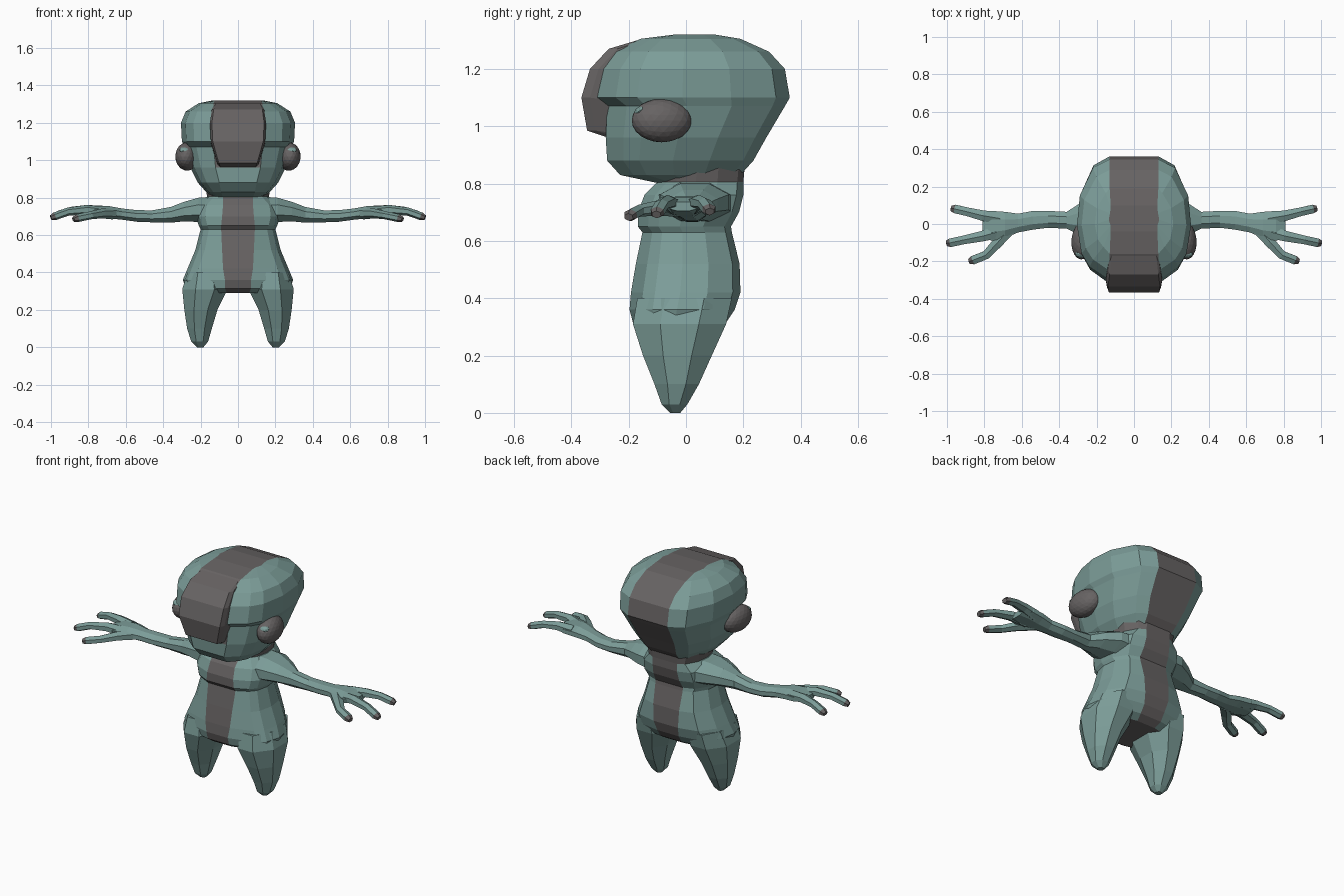
import bpy, math
from mathutils import Vector

cube = bpy.data.objects.get("Cube")
if cube:
    bpy.data.objects.remove(cube)


def material(name, rgb):
    m = bpy.data.materials.new(name)
    m.use_nodes = True
    m.diffuse_color = (*rgb, 1)
    m.node_tree.nodes["Principled BSDF"].inputs["Base Color"].default_value = (*rgb, 1)
    return m


TEAL = material("teal skin", (0.20, 0.335, 0.315))
GREY = material("warm grey", (0.135, 0.125, 0.125))


def loft(name, rings, rule=None, mirror=False):
    """Skin closed rings of equal length, cap both ends; rule picks the grey faces."""
    n = len(rings[0])
    verts = [p for r in rings for p in r]
    faces = [list(range(n))[::-1], [len(verts) - n + i for i in range(n)]]
    for k in range(len(rings) - 1):
        for i in range(n):
            j = (i + 1) % n
            faces.append([k * n + i, k * n + j, (k + 1) * n + j, (k + 1) * n + i])
    me = bpy.data.meshes.new(name)
    me.from_pydata(verts, [], faces)
    me.materials.append(TEAL)
    me.materials.append(GREY)
    for f in me.polygons:
        f.material_index = int(bool(rule and rule(f.center)))
    ob = bpy.data.objects.new(name, me)
    bpy.context.collection.objects.link(ob)
    bpy.context.view_layer.objects.active = ob
    ob.select_set(True)
    bpy.ops.object.mode_set(mode='EDIT')
    bpy.ops.mesh.select_all(action='SELECT')
    bpy.ops.mesh.normals_make_consistent(inside=False)
    bpy.ops.object.mode_set(mode='OBJECT')
    ob.select_set(False)
    if mirror:
        ob.modifiers.new("mirror", 'MIRROR')
    return ob


# Body outline: share of width and depth from the front stripe round to the back one
OUTLINE = [(0.78, 0.11), (0.92, 0.22), (1, 0.45), (0.95, 0.70), (0.72, 0.93)]


def body_ring(z, front, back, width, stripe):
    d = back - front
    half = [(stripe, front)] + [(max(width * a, stripe), front + d * b) for a, b in OUTLINE]
    half.append((stripe, back))
    return [(x, y, z) for x, y in half] + [(-x, y, z) for x, y in reversed(half)]


# Head, with a stripe over the crown and down the back
head = [(0.80, -0.09, 0.15, 0.13, 0.08), (0.83, -0.23, 0.19, 0.17, 0.09),
        (0.88, -0.275, 0.235, 0.215, 0.10), (0.96, -0.28, 0.28, 0.255, 0.12),
        (1.07, -0.275, 0.345, 0.285, 0.13), (1.10, -0.32, 0.362, 0.30, 0.13),
        (1.20, -0.30, 0.345, 0.305, 0.13), (1.26, -0.25, 0.29, 0.28, 0.13),
        (1.305, -0.16, 0.19, 0.21, 0.13), (1.32, -0.04, 0.10, 0.135, 0.125)]
loft("head", [body_ring(*r) for r in head],
     lambda c: abs(c.x) < 0.01 and (c.y > 0 or c.z > 1))

# Raised forehead ridge: half width, y, z down the front of the head
ridge = [(0.125, -0.15, 1.306), (0.14, -0.27, 1.27), (0.15, -0.335, 1.20),
         (0.145, -0.365, 1.10), (0.11, -0.345, 0.985), (0.10, -0.27, 0.96)]
loft("forehead_ridge", [[(-w * 0.93, y, z), (w * 0.93, y, z), (w, y + 0.03, z),
                         (w, y + 0.10, z - 0.01), (-w, y + 0.10, z - 0.01),
                         (-w, y + 0.03, z)] for w, y, z in ridge], lambda c: True)

# Eyes and the small lids at their upper front corners
for side, s in (("left", 1), ("right", -1)):
    bpy.ops.mesh.primitive_ico_sphere_add(subdivisions=3, radius=1,
                                          location=(s * 0.272, -0.085, 1.02))
    eye = bpy.context.object
    eye.name = side + "_eye"
    eye.scale = (0.062, 0.105, 0.076)
    eye.rotation_euler = (0, 0, s * 0.12)
    eye.data.materials.append(GREY)
    eye.select_set(False)
    bpy.ops.mesh.primitive_ico_sphere_add(subdivisions=2, radius=1,
                                          location=(s * 0.285, -0.16, 1.055))
    lid = bpy.context.object
    lid.name = side + "_eyelid"
    lid.scale = (0.03, 0.022, 0.014)
    lid.rotation_euler = (0.5, 0, 0)
    lid.data.materials.append(TEAL)
    lid.select_set(False)

# Torso with chest, belly stripe and neck collar
torso = [(0.29, -0.15, 0.10, 0.20, 0.06), (0.315, -0.185, 0.14, 0.28, 0.07),
         (0.36, -0.197, 0.17, 0.295, 0.07), (0.42, -0.192, 0.19, 0.27, 0.08),
         (0.52, -0.175, 0.187, 0.228, 0.085), (0.63, -0.152, 0.16, 0.20, 0.09),
         (0.65, -0.168, 0.157, 0.21, 0.09), (0.70, -0.168, 0.185, 0.225, 0.085),
         (0.76, -0.145, 0.20, 0.215, 0.08), (0.805, -0.10, 0.20, 0.165, 0.08),
         (0.86, -0.10, 0.205, 0.175, 0.08)]
loft("torso", [body_ring(*r) for r in torso], lambda c: abs(c.x) < 0.01 or c.z > 0.80)


def oval(centre, u, v, sides=8):
    """Ring of points round centre with half axes u and v."""
    angles = [math.tau * (i + 0.5) / sides for i in range(sides)]
    k = 1 / math.cos(math.pi / sides)
    return [Vector(centre) + k * (Vector(u) * math.cos(a) + Vector(v) * math.sin(a))
            for a in angles]


# Legs: z, inner x, outer x, front y, back y
leg = [(0.40, 0.08, 0.27, -0.17, 0.16), (0.31, 0.055, 0.298, -0.185, 0.14),
       (0.20, 0.11, 0.287, -0.15, 0.09), (0.10, 0.14, 0.272, -0.11, 0.045),
       (0.03, 0.16, 0.25, -0.085, 0.005), (0.0, 0.185, 0.22, -0.055, -0.02)]
loft("legs", [oval(((a + b) / 2, (f + k) / 2, z), ((b - a) / 2, 0, 0), (0, (k - f) / 2, 0))
              for z, a, b, f, k in leg], mirror=True)

# Arms and palms: x, y, z, half depth, half height
arm = [(0.12, 0.03, 0.73, 0.13, 0.075), (0.21, 0.03, 0.735, 0.12, 0.065),
       (0.29, 0.025, 0.725, 0.085, 0.052), (0.36, 0.02, 0.708, 0.045, 0.042),
       (0.46, 0.025, 0.70, 0.045, 0.032), (0.54, 0.02, 0.702, 0.05, 0.031),
       (0.62, 0.005, 0.712, 0.05, 0.03), (0.69, -0.005, 0.722, 0.07, 0.033),
       (0.76, -0.01, 0.725, 0.08, 0.028), (0.81, -0.01, 0.72, 0.055, 0.015)]
loft("arms", [oval((x, y, z), (0, ry, 0), (0, 0, rz)) for x, y, z, ry, rz in arm],
     mirror=True)


def digit(name, points, radii):
    """Tapered finger along points, with a grey tip."""
    pts = [Vector(p) for p in points]
    rings = []
    for i, p in enumerate(pts):
        t = pts[min(i + 1, len(pts) - 1)] - pts[max(i - 1, 0)]
        u = t.cross(Vector((0, 0, 1))).normalized()
        rings.append(oval(p, u * radii[i], t.cross(u).normalized() * radii[i] * 0.8, 6))
    tip = pts[-2].x
    loft(name, rings, lambda c: c.x > tip, mirror=True)


RADII = (0.034, 0.028, 0.023, 0.023, 0.015)
digit("back_fingers", [(0.72, 0.03, 0.725), (0.81, 0.045, 0.735), (0.89, 0.065, 0.73),
                       (0.955, 0.08, 0.71), (0.975, 0.083, 0.702)], RADII)
digit("front_fingers", [(0.72, -0.04, 0.72), (0.81, -0.065, 0.735), (0.91, -0.085, 0.725),
                        (0.98, -0.10, 0.70), (1.0, -0.103, 0.692)], RADII)
digit("thumbs", [(0.67, -0.03, 0.715), (0.73, -0.10, 0.715), (0.79, -0.165, 0.705),
                 (0.86, -0.193, 0.69), (0.88, -0.20, 0.683)], RADII)
